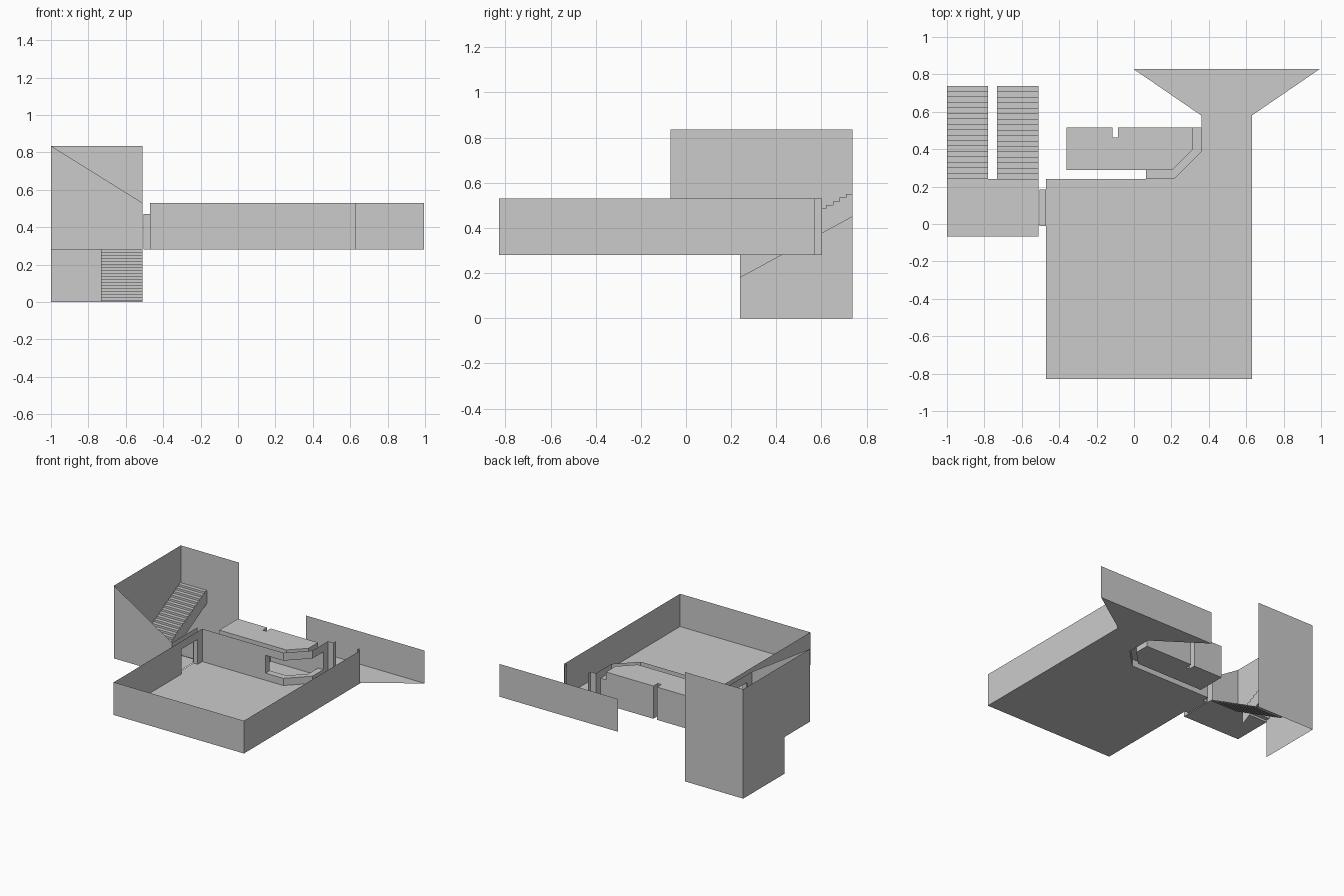
import bpy

if "Cube" in bpy.data.objects:
    bpy.data.objects.remove(bpy.data.objects["Cube"])

FLOOR, HEAD, TOP, SILL, ROOF = 0.28, 0.47, 0.53, 0.335, 0.835


class Part:
    """Collects thin planar faces and turns them into one named object."""

    def __init__(self, name):
        self.name, self.verts, self.faces = name, [], []

    def face(self, pts):
        start = len(self.verts)
        self.verts += pts
        self.faces.append(list(range(start, len(self.verts))))

    def slab(self, pts, z):
        self.face([(x, y, z) for x, y in pts])

    def wall(self, path, z0=FLOOR, z1=TOP):
        for (ax, ay), (bx, by) in zip(path, path[1:]):
            self.face([(ax, ay, z0), (bx, by, z0), (bx, by, z1), (ax, ay, z1)])

    def wall_with_door(self, x, y0, y1, d0, d1):
        self.wall([(x, y0), (x, d0)])
        self.wall([(x, d0), (x, d1)], HEAD, TOP)
        self.wall([(x, d1), (x, y1)])

    def build(self):
        mesh = bpy.data.meshes.new(self.name)
        mesh.from_pydata(self.verts, [], self.faces)
        obj = bpy.data.objects.new(self.name, mesh)
        bpy.context.collection.objects.link(obj)


def rect(x0, y0, x1, y1):
    return [(x0, y0), (x1, y0), (x1, y1), (x0, y1)]


# Outer and inner lines of the serving hatch with its angled corner
outer = [(0.065, 0.24), (0.215, 0.24), (0.36, 0.385), (0.36, 0.515)]
inner = [(0.065, 0.29), (0.205, 0.29), (0.315, 0.40), (0.315, 0.515)]

# Main room floor with the splayed exit
p = Part("room_floor")
p.slab([(-0.47, -0.828), (0.63, -0.828), (0.63, 0.58), (0.995, 0.83), (-0.005, 0.83),
        (0.36, 0.58)] + outer[2:0:-1] + [(-0.47, 0.24)], FLOOR)
p.build()

# Main room walls
p = Part("room_walls")
p.wall([(-0.47, -0.828), (0.63, -0.828), (0.63, 0.572)])
p.wall_with_door(-0.47, -0.828, 0.24, -0.01, 0.185)
p.wall([(-0.47, 0.24), outer[0]])
p.wall(outer, FLOOR, SILL)
p.wall(outer, HEAD, TOP)
# exit jambs
p.wall([outer[3], (0.36, 0.572), (0.405, 0.572), (0.405, 0.602)])
p.wall([(0.63, 0.572), (0.603, 0.572), (0.603, 0.602)])
p.build()

# Freestanding wall beyond the exit
p = Part("exit_back_wall")
p.wall([(-0.005, 0.83), (0.995, 0.83)])
p.build()

# Serving counter, its soffit and end jambs
p = Part("serving_hatch")
for i in range(3):
    for z in (SILL, HEAD):
        p.slab([outer[i], outer[i + 1], inner[i + 1], inner[i]], z)
for i in (0, 3):
    p.wall([outer[i], inner[i]], SILL, HEAD)
p.build()

# Alcove behind the counter, back wall stepping in around a slot
p = Part("alcove")
back = [(0.315, 0.515), (-0.085, 0.515), (-0.085, 0.462), (-0.115, 0.462),
        (-0.115, 0.515), (-0.362, 0.515)]
plan = inner[:3] + back + [(-0.362, 0.29)]
p.slab(plan, FLOOR)
p.slab(plan, TOP)
p.wall(back + [(-0.362, 0.29), inner[0]])
p.wall(inner, FLOOR, SILL)
p.wall(inner, HEAD, TOP)
p.build()

# Doorway lining between room and stair hall
p = Part("doorway")
p.slab(rect(-0.505, -0.01, -0.47, 0.185), FLOOR)
p.slab(rect(-0.505, -0.01, -0.47, 0.185), HEAD)
for y in (-0.01, 0.185):
    p.wall([(-0.505, y), (-0.47, y)], FLOOR, HEAD)
p.build()

# Stair hall landing and walls
p = Part("stair_hall")
p.slab(rect(-1, -0.068, -0.51, 0.24), FLOOR)
p.face([(-1, -0.068, FLOOR), (-0.51, -0.068, FLOOR), (-0.51, -0.068, TOP), (-1, -0.068, ROOF)])
p.wall([(-1, 0.738), (-0.51, 0.738)], 0, ROOF)
p.face([(-1, -0.068, FLOOR), (-1, 0.24, FLOOR), (-1, 0.24, 0), (-1, 0.738, 0),
        (-1, 0.738, ROOF), (-1, -0.068, ROOF)])
p.wall_with_door(-0.51, -0.068, 0.24, -0.01, 0.185)
p.build()


# Stair flights
def flight(name, x0, x1, rise, stringer):
    p, n, y0, run = Part(name), 17, 0.24, 0.498 / 17
    prof = [(y0, FLOOR)]
    for i in range(n):
        z = FLOOR + (i + 1) * rise
        prof += [(y0 + i * run, z), (y0 + (i + 1) * run, z)]
    for (ya, za), (yb, zb) in zip(prof, prof[1:]):
        p.face([(x0, ya, za), (x1, ya, za), (x1, yb, zb), (x0, yb, zb)])
    if stringer:
        p.face([(x1, y, z) for y, z in prof + [(0.738, 0.45), (0.24, 0.18)]])
    p.build()


flight("stairs_up", -1, -0.78, 0.27 / 17, True)
flight("stairs_down", -0.733, -0.51, -0.275 / 17, False)
